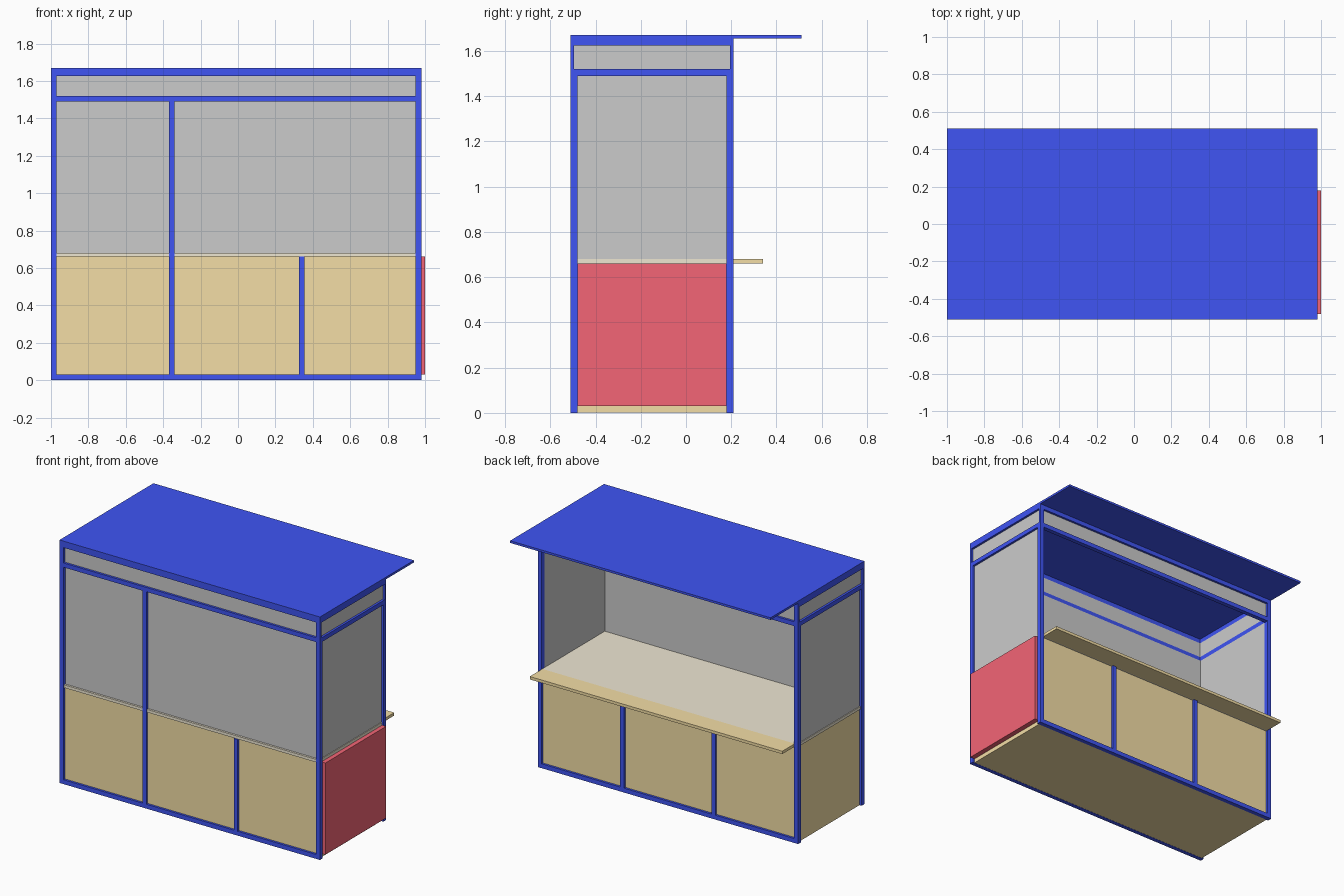
import bpy

if "Cube" in bpy.data.objects:
    bpy.data.objects.remove(bpy.data.objects["Cube"])


def mat(name, rgb):
    m = bpy.data.materials.new(name)
    m.diffuse_color = (*rgb, 1)
    m.use_nodes = True
    m.node_tree.nodes["Principled BSDF"].inputs["Base Color"].default_value = m.diffuse_color
    return m


BLUE = mat("blue_paint", (0.05, 0.09, 0.9))
WOOD = mat("wood", (0.9, 0.73, 0.38))
RED = mat("red_paint", (0.9, 0.13, 0.18))
TOP = mat("counter_laminate", (0.86, 0.80, 0.65))


def box(name, x, y, z, material=None):
    """Box from (min, max) ranges on each axis."""
    r = (x, y, z)
    bpy.ops.mesh.primitive_cube_add(size=1, location=[(a + b) / 2 for a, b in r])
    o = bpy.context.object
    o.name = name
    o.scale = [b - a for a, b in r]
    bpy.ops.object.transform_apply(location=False, rotation=False, scale=True)
    if material:
        o.data.materials.append(material)
    return o


X0, X1, Y0, Y1 = -1.0, 0.98, -0.51, 0.21   # outer frame
T, H = 0.03, 0.015                         # tube size and its half
COUNTER, RAIL, BAND, ROOF = 0.66, 1.49, 1.625, 1.655
XIN, YIN = (X0 + T, X1 - T), (Y0 + T, Y1 - T)
left, right = (X0, X0 + T), (X1 - T, X1)
front, back = (Y0, Y0 + T), (Y1 - T, Y1)

# Corner posts, thinner above the upper rail
for sx, x in (("left", left), ("right", right)):
    for sy, y in (("front", front), ("back", back)):
        box(f"{sy}_{sx}_post", x, y, (0, RAIL + T), BLUE)
        thin = (Y0, Y0 + H) if sy == "front" else (Y1 - H, Y1)
        box(f"{sy}_{sx}_upper_post", x, thin, (RAIL + T, BAND), BLUE)

# Horizontal rails
for sy, y in (("front", front), ("back", back)):
    box(f"{sy}_bottom_rail", XIN, y, (0, T), BLUE)
    box(f"{sy}_upper_rail", XIN, y, (RAIL, RAIL + T), BLUE)
    box(f"{sy}_top_rail", (X0, X1), y, (BAND, ROOF), BLUE)
for sx, x in (("left", left), ("right", right)):
    box(f"{sx}_upper_rail", x, YIN, (RAIL, RAIL + T), BLUE)
    box(f"{sx}_top_rail", x, YIN, (BAND, ROOF), BLUE)

# Intermediate posts
for sx, x, top in (("left", (-0.37, -0.34), RAIL), ("right", (0.325, 0.355), COUNTER)):
    box(f"front_middle_{sx}_post", x, front, (T, top), BLUE)
    box(f"back_middle_{sx}_post", x, back, (T, COUNTER), BLUE)

# Roof with overhang at the back
box("roof", (X0, X1), (Y0, 0.51), (ROOF, 1.67), BLUE)

# Recessed panels: lower wood, upper grey, top band grey
fy, by = (Y0 + H, Y0 + T), (Y1 - T, Y1 - H)
lx, rx = (X0 + H, X0 + T), (X1 - T, X1 - H)
for sy, y in (("front", fy), ("back", by)):
    box(f"{sy}_lower_panel", XIN, y, (T, COUNTER), WOOD)
    box(f"{sy}_band_panel", XIN, y, (RAIL + T, BAND))
box("front_upper_panel", XIN, (Y0 + 0.02, Y0 + T + 0.005), (0.68, RAIL))
for sx, x in (("left", lx), ("right", rx)):
    box(f"{sx}_lower_panel", x, YIN, (T, COUNTER), WOOD)
    box(f"{sx}_upper_panel", x, YIN, (0.68, RAIL))
    box(f"{sx}_band_panel", x, (Y0 + H, Y1 - H), (RAIL + T, BAND))

# Floor, red side board, counter and serving shelf
box("floor", (X0 + H, X1 - H), YIN, (0.001, T), WOOD)
box("red_side_board", (X1 - H, 1.0), YIN, (T, COUNTER), RED)
box("counter_top", (X0 + 0.01, X1 - 0.01), (Y0 + 0.006, Y1 - 0.006), (COUNTER, 0.68), TOP)
box("serving_shelf", XIN, (Y1 - 0.006, 0.34), (COUNTER, 0.68), WOOD)
